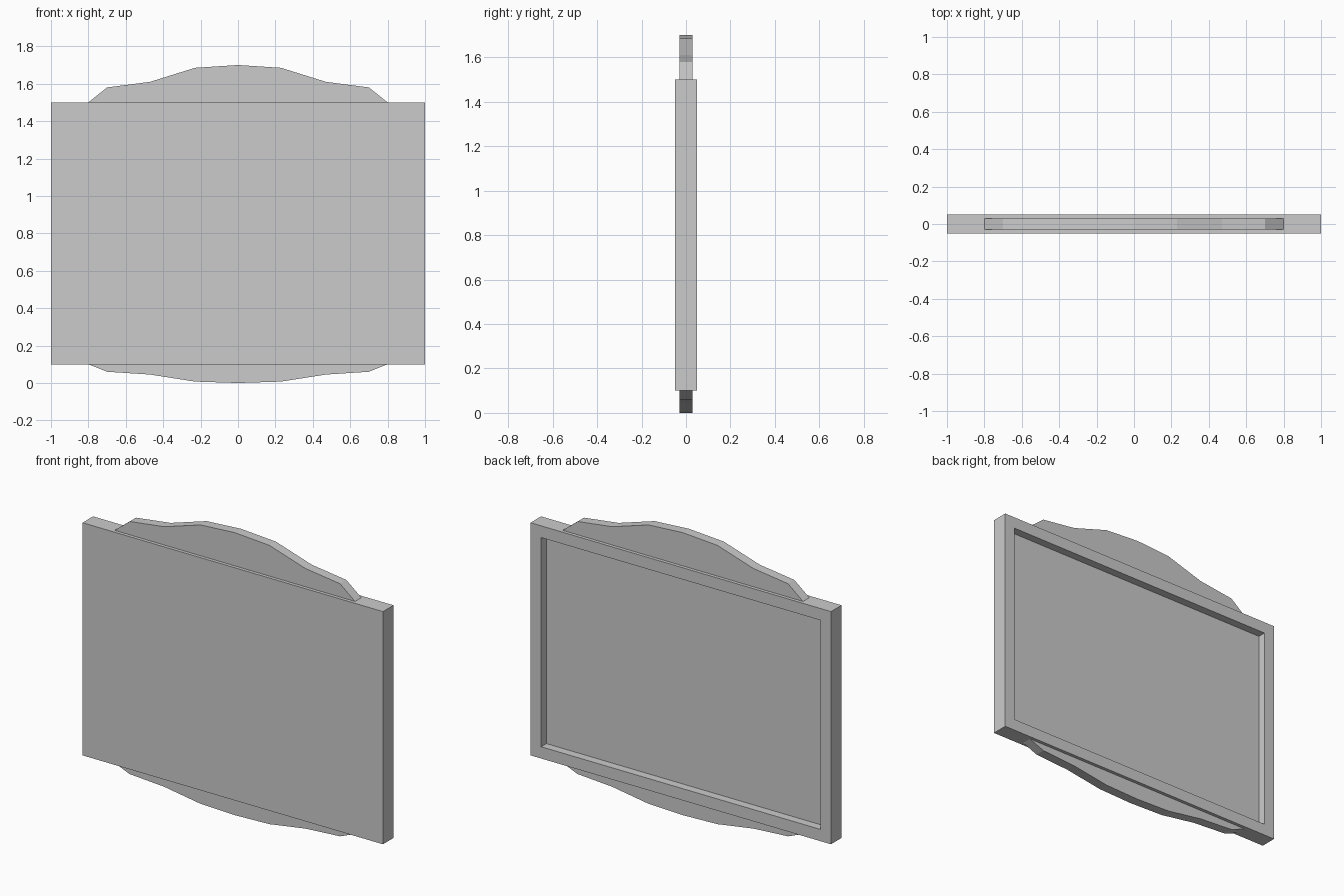
import bpy
import bmesh

cube = bpy.data.objects.get("Cube")
if cube:
    bpy.data.objects.remove(cube, do_unlink=True)

GREY = (0.6, 0.6, 0.6, 1.0)
grey = bpy.data.materials.new("plain_grey")
grey.use_nodes = True
grey.diffuse_color = GREY
grey.node_tree.nodes["Principled BSDF"].inputs["Base Color"].default_value = GREY

BOTTOM, TOP = 0.1, 1.5      # panel heights
HALF_WIDTH = 1.0
HALF_DEPTH = 0.05
BORDER = 0.1                # rim around the back recess
CREST_HALF_DEPTH = 0.03

# Right half of the crest outline: distance from centre, rise above the edge
CREST = [(0.8, 0.0), (0.7, 0.08), (0.47, 0.11), (0.23, 0.185), (0.0, 0.2)]


def finish(bm, name):
    bmesh.ops.recalc_face_normals(bm, faces=bm.faces)
    mesh = bpy.data.meshes.new(name)
    bm.to_mesh(mesh)
    bm.free()
    mesh.materials.append(grey)
    obj = bpy.data.objects.new(name, mesh)
    bpy.context.collection.objects.link(obj)
    return obj


def extrude_outline(bm, outline, y0, y1):
    """Prism from an x-z outline; returns the face at y1."""
    face = bm.faces.new([bm.verts.new((x, y0, z)) for x, z in outline])
    geom = bmesh.ops.extrude_face_region(bm, geom=[face])["geom"]
    verts = [g for g in geom if isinstance(g, bmesh.types.BMVert)]
    bmesh.ops.translate(bm, verts=verts, vec=(0, y1 - y0, 0))
    return next(g for g in geom if isinstance(g, bmesh.types.BMFace))


# Panel with a framed recess in the back
bm = bmesh.new()
corners = [(-HALF_WIDTH, BOTTOM), (HALF_WIDTH, BOTTOM),
           (HALF_WIDTH, TOP), (-HALF_WIDTH, TOP)]
back = extrude_outline(bm, corners, -HALF_DEPTH, HALF_DEPTH)
bmesh.ops.recalc_face_normals(bm, faces=bm.faces)
bmesh.ops.inset_region(bm, faces=[back], thickness=BORDER)
floor = bmesh.ops.extrude_discrete_faces(bm, faces=[back])["faces"][0]
bmesh.ops.translate(bm, verts=floor.verts, vec=(0, -HALF_DEPTH, 0))
finish(bm, "framed_panel")


# Curved crests above and below the panel
def crest(name, base, scale):
    half = [(x, base + rise * scale) for x, rise in CREST]
    outline = half + [(-x, z) for x, z in reversed(half[:-1])]
    bm = bmesh.new()
    extrude_outline(bm, outline, -CREST_HALF_DEPTH, CREST_HALF_DEPTH)
    finish(bm, name)


crest("top_crest", TOP, 1.0)
crest("bottom_crest", BOTTOM, -0.5)
